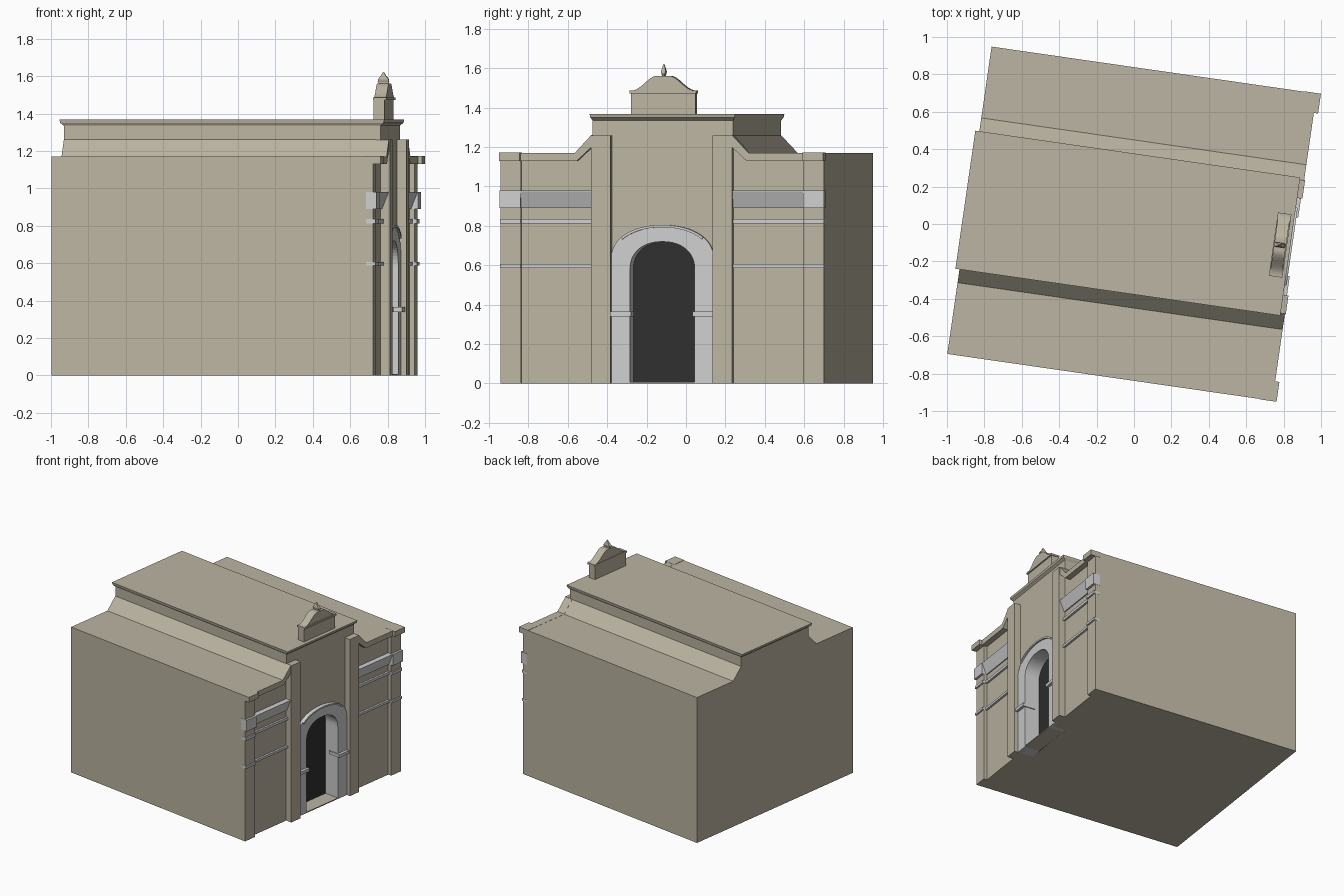
import bpy, bmesh, math

cube = bpy.data.objects.get("Cube")
if cube:
    bpy.data.objects.remove(cube, do_unlink=True)

TURN = math.radians(-8.2)   # whole building is turned about z


def material(name, rgb):
    m = bpy.data.materials.new(name)
    m.use_nodes = True
    m.diffuse_color = (*rgb, 1)
    m.node_tree.nodes["Principled BSDF"].inputs["Base Color"].default_value = (*rgb, 1)
    return m


STONE = material("tan stone", (0.50, 0.46, 0.36))
TRIM = material("pale grey trim", (0.62, 0.62, 0.62))
DARK = material("dark doorway", (0.028, 0.028, 0.028))


def loft(name, rings, mat):
    """Closed solid through a list of matching rings."""
    bm = bmesh.new()
    loops = [[bm.verts.new(p) for p in ring] for ring in rings]
    n = len(loops[0])
    for a, b in zip(loops, loops[1:]):
        for i in range(n):
            j = (i + 1) % n
            bm.faces.new((a[i], a[j], b[j], b[i]))
    bm.faces.new(loops[0])
    bm.faces.new(loops[-1])
    bmesh.ops.recalc_face_normals(bm, faces=bm.faces)
    me = bpy.data.meshes.new(name)
    bm.to_mesh(me)
    bm.free()
    me.materials.append(mat)
    ob = bpy.data.objects.new(name, me)
    ob.rotation_euler.z = TURN
    bpy.context.collection.objects.link(ob)
    return ob


def along_x(name, pts, x0, x1, mat):
    return loft(name, [[(x, y, z) for y, z in pts] for x in (x0, x1)], mat)


def along_y(name, pts, y0, y1, mat):
    return loft(name, [[(x, y, z) for x, z in pts] for y in (y0, y1)], mat)


def rect(x0, x1, y0, y1, z):
    return [(x0, y0, z), (x1, y0, z), (x1, y1, z), (x0, y1, z)]


def box(name, x, y, z, mat):
    return loft(name, [rect(*x, *y, z[0]), rect(*x, *y, z[1])], mat)


def arch(half, spring, top, power=2.0, base=0.0, steps=24):
    """Open outline from the right foot over the crown to the left foot."""
    pts = [(half, base)]
    for i in range(steps + 1):
        a = math.pi * i / steps
        c, s = math.cos(a), math.sin(a)
        pts.append((half * math.copysign(abs(c) ** (2 / power), c),
                    spring + (top - spring) * abs(s) ** (2 / power)))
    return pts + [(-half, base)]


BACK, DOOR, WALL = -0.889, 0.715, 0.822

# Main body: stepped cross-section, with a front layer that holds the opening
half = [(0.83, 0), (0.83, 1.17), (0.445, 1.17), (0.36, 1.26), (0.36, 1.345)]
outline = half + [(-y, z) for y, z in reversed(half)]
along_x("main_body", outline, BACK, DOOR, STONE)
along_x("front_wall", outline + arch(0.2, 0.6, 0.745)[::-1], DOOR, WALL, STONE)

# Flared cornice around the raised roof
loft("roof_cornice", [rect(BACK, WALL, -0.36, 0.36, 1.335),
                      rect(BACK - 0.018, 0.84, -0.37, 0.37, 1.35),
                      rect(BACK - 0.022, 0.844, -0.373, 0.373, 1.367)], STONE)

# Doorway
inner = arch(0.166, 0.58, 0.72, 2.2)
outer = arch(0.262, 0.64, 0.805, 2.1)
along_x("arch_surround", outer + inner[::-1], DOOR + 0.002, 0.842, TRIM)
hood = arch(0.262, 0.64, 0.805, 2.1, 0.7)[6:-6]
hood_low = [(y * 0.97, z - 0.012) for y, z in hood]
along_x("arch_hood", hood + hood_low[::-1], 0.83, 0.854, TRIM)
along_x("dark_door", inner, DOOR, DOOR + 0.006, DARK)
box("threshold", (DOOR, 0.842), (-0.166, 0.166), (0, 0.008), STONE)

# Parts repeated on both halves of the front
for s, side in ((1, "left"), (-1, "right")):
    def span(a, b):
        return tuple(sorted((s * a, s * b)))

    box(side + "_impost", (0.76, 0.864), span(0.158, 0.262), (0.34, 0.365), TRIM)
    box(side + "_inner_pilaster", (0.8, 0.872), span(0.262, 0.362), (0, 1.26), STONE)
    box(side + "_corner_pilaster", (0.8, 0.85), span(0.725, 0.83), (0, 1.135), STONE)

    # Cornice that sweeps up to the raised centre
    sweep = [(0.83, 1.13), (0.83, 1.171), (0.445, 1.171), (0.36, 1.262),
             (0.36, 1.2), (0.435, 1.13)]
    along_x(side + "_wing_cornice", [(s * y, z) for y, z in sweep], 0.8, 0.867, STONE)
    box(side + "_corner_cornice", (0.8, 0.89), span(0.725, 0.832), (1.13, 1.172), STONE)

    # Broad sloped band and two thin string courses
    wedge = [(0.81, 0.89), (0.83, 0.89), (0.864, 0.975), (0.864, 0.98), (0.81, 0.98)]
    along_y(side + "_wing_band", wedge, *span(0.36, 0.727), TRIM)
    box(side + "_corner_band", (0.81, 0.868), span(0.725, 0.832), (0.89, 0.98), TRIM)
    for label, low, high in (("upper", 0.813, 0.835), ("lower", 0.587, 0.606)):
        box(f"{side}_{label}_wing_string", (0.81, 0.838), span(0.36, 0.727), (low, high), TRIM)
        box(f"{side}_{label}_corner_string", (0.81, 0.862), span(0.724, 0.831), (low, high), TRIM)

# Small curved gable on the roof
G0, G1 = 0.757, 0.815
box("gable_base", (G0, G1), (-0.165, 0.165), (1.36, 1.48), STONE)
box("gable_cornice", (G0 - 0.004, G1 + 0.011), (-0.171, 0.171), (1.472, 1.486), STONE)
curve = []
for i in range(13):
    t = i / 12
    ease = 0.5 - 0.5 * math.cos(math.pi * t ** 1.1)
    curve.append((0.168 - 0.138 * t, 1.486 + 0.076 * ease))
bell = curve + [(-y, z) for y, z in reversed(curve)]
along_x("gable_crown", bell, G0, G1 + 0.006, STONE)

# Finial
loft("finial", [rect(0.786 - w, 0.786 + w, -d, d, z) for w, d, z in
                ((0.02, 0.006, 1.555), (0.03, 0.008, 1.57),
                 (0.028, 0.012, 1.583), (0.012, 0.007, 1.604),
                 (0.003, 0.002, 1.622))], STONE)
